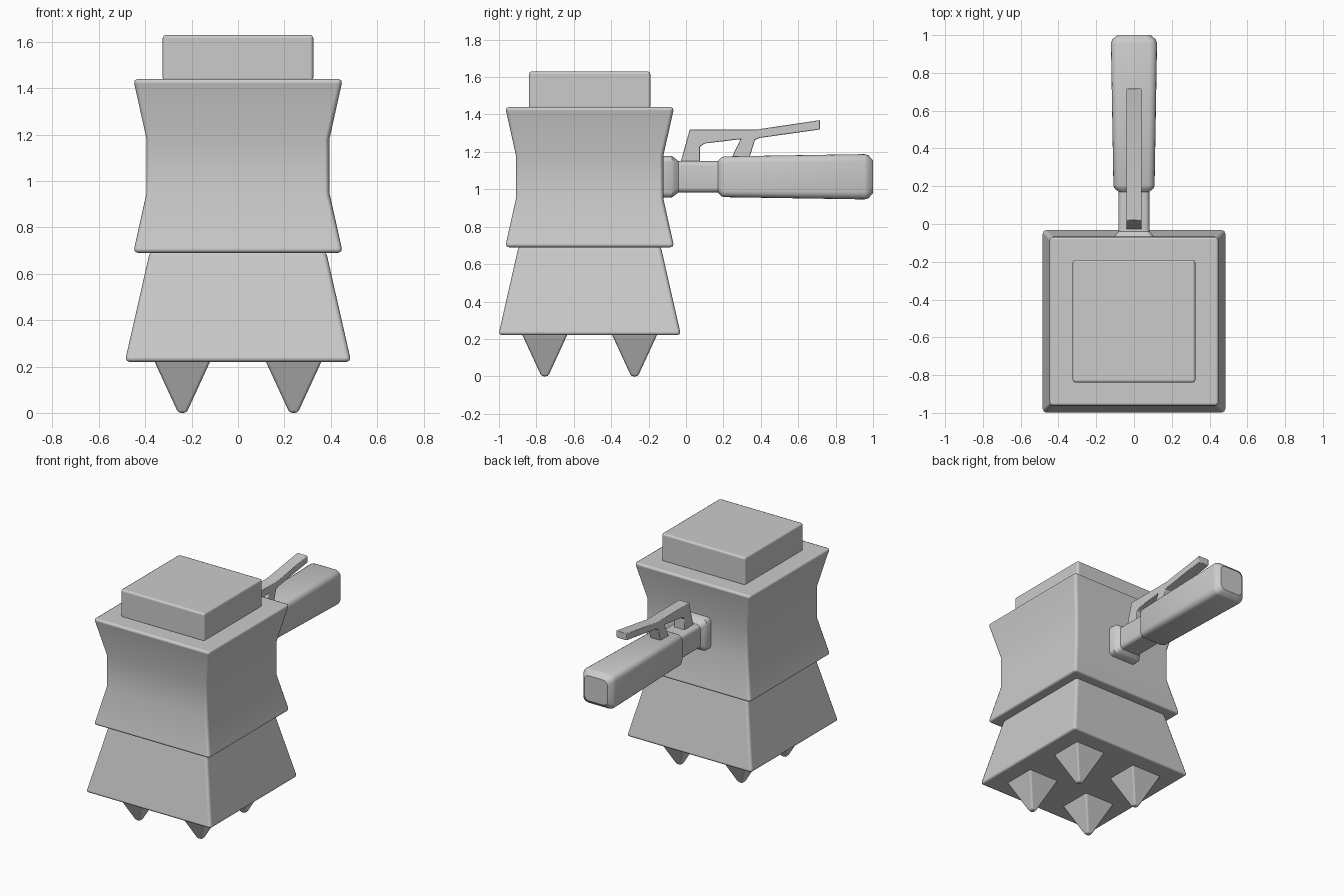
import bpy, bmesh, math

if "Cube" in bpy.data.objects:
    bpy.data.objects.remove(bpy.data.objects["Cube"])

CY = -0.515      # centre of the square body in y
HZ = 1.067       # handle axis height


def finish(bm, name, bevel=0.0, segs=2):
    bmesh.ops.recalc_face_normals(bm, faces=bm.faces)
    me = bpy.data.meshes.new(name)
    bm.to_mesh(me)
    bm.free()
    ob = bpy.data.objects.new(name, me)
    bpy.context.collection.objects.link(ob)
    if bevel:
        for p in me.polygons:
            p.use_smooth = True
        m = ob.modifiers.new("bevel", 'BEVEL')
        m.width, m.segments = bevel, segs
        m.limit_method, m.angle_limit = 'ANGLE', math.radians(30)
        m.harden_normals = True
    return ob


def loft(rings):
    bm = bmesh.new()
    loops = [[bm.verts.new(p) for p in r] for r in rings]
    n = len(loops[0])
    for a, b in zip(loops, loops[1:]):
        for i in range(n):
            j = (i + 1) % n
            bm.faces.new((a[i], a[j], b[j], b[i]))
    bm.faces.new(loops[0])
    bm.faces.new(loops[-1])
    return bm


def square_stack(name, profile, cx=0, cy=CY, bevel=0.02):
    # square tower from (z, half width) pairs
    rings = [[(cx + h * sx, cy + h * sy, z)
              for sx, sy in ((-1, -1), (1, -1), (1, 1), (-1, 1))]
             for z, h in profile]
    return finish(loft(rings), name, bevel)


def rounded_ring(y, hx, hz, r, steps=4):
    pts = []
    for k, (sx, sz) in enumerate(((1, 1), (-1, 1), (-1, -1), (1, -1))):
        for s in range(steps + 1):
            a = math.pi / 2 * (k + s / steps)
            pts.append((sx * (hx - r) + r * math.cos(a), y,
                        HZ + sz * (hz - r) + r * math.sin(a)))
    return pts


# Body tiers
square_stack("base_skirt", [(0.22, 0.488), (0.70, 0.379)])
square_stack("waisted_body", [(0.69, 0.452), (0.95, 0.394), (1.18, 0.394), (1.44, 0.452)])
square_stack("top_cap", [(1.43, 0.325), (1.63, 0.325)], bevel=0.015)

# Four pointed feet
for sx in (-1, 1):
    for sy in (-1, 1):
        square_stack("spike_foot", [(0.0, 0.018), (0.23, 0.124)],
                     0.24 * sx, CY + 0.24 * sy, bevel=0.012)

# Handle: collar, neck and grip
sections = [(-0.16, 0.11, 0.11, 0.03), (-0.075, 0.11, 0.11, 0.03),
            (-0.06, 0.10, 0.10, 0.03), (-0.04, 0.083, 0.083, 0.025),
            (0.17, 0.082, 0.083, 0.025), (0.19, 0.104, 0.104, 0.035),
            (0.205, 0.109, 0.109, 0.035), (0.955, 0.122, 0.121, 0.04),
            (0.975, 0.116, 0.115, 0.04), (1.0, 0.09, 0.088, 0.035)]
handle = finish(loft([rounded_ring(*s) for s in sections]), "handle")
bpy.context.view_layer.objects.active = handle
handle.select_set(True)
bpy.ops.object.shade_smooth_by_angle(angle=math.radians(35))

# Lever: side profile given thickness in x
outline = [(-0.03, 1.14), (0.02, 1.32), (0.38, 1.32), (0.717, 1.37), (0.717, 1.32),
           (0.395, 1.275), (0.369, 1.265), (0.335, 1.155), (0.237, 1.155),
           (0.292, 1.268), (0.10, 1.245), (0.075, 1.228), (0.075, 1.14)]
finish(loft([[(x, y, z) for y, z in outline] for x in (-0.041, 0.041)]), "lever", 0.004, 1)
